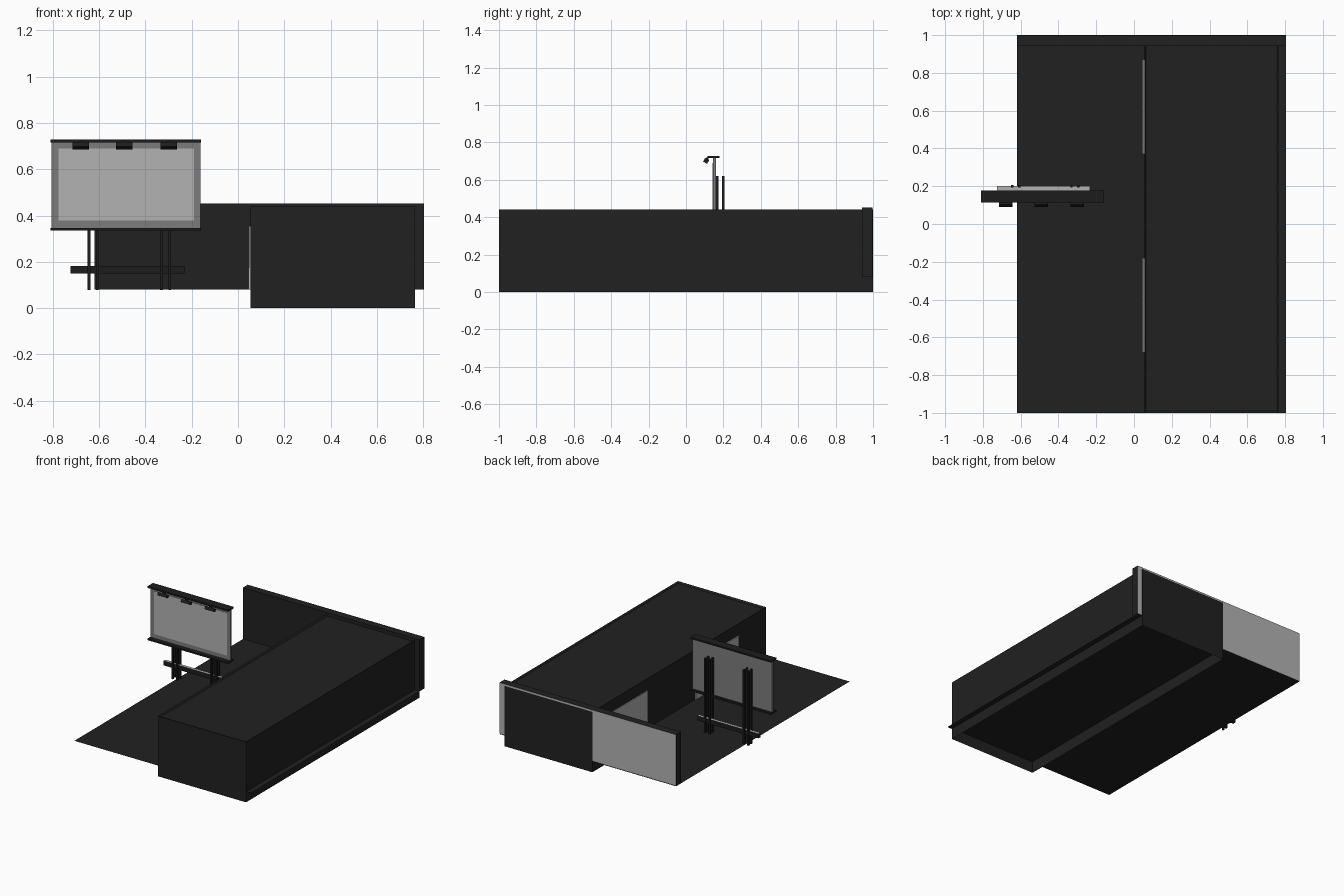
import bpy, bmesh, math

if "Cube" in bpy.data.objects:
    bpy.data.objects.remove(bpy.data.objects["Cube"])


def material(name, value):
    m = bpy.data.materials.new(name)
    m.diffuse_color = (value, value, value, 1)
    m.use_nodes = True
    m.node_tree.nodes["Principled BSDF"].inputs["Base Color"].default_value = m.diffuse_color
    return m


BLACK = material("black", 0.012)
DARK = material("dark_grey", 0.015)
MID = material("mid_grey", 0.2)
LIGHT = material("light_grey", 0.45)


def box(name, x, y, z, mat, tilt=(0, 0, 0)):
    """Box from (min, max) ranges, optionally rotated about its centre."""
    bm = bmesh.new()
    bmesh.ops.create_cube(bm, size=1)
    bmesh.ops.scale(bm, vec=(x[1] - x[0], y[1] - y[0], z[1] - z[0]), verts=bm.verts)
    me = bpy.data.meshes.new(name)
    bm.to_mesh(me)
    bm.free()
    me.materials.append(mat)
    ob = bpy.data.objects.new(name, me)
    ob.location = (sum(x) / 2, sum(y) / 2, sum(z) / 2)
    ob.rotation_euler = tilt
    bpy.context.collection.objects.link(ob)
    return ob


# Building: long block with a roof parapet and a hollow skirt underneath
building = box("building", (0.055, 0.765), (-1, 1), (0, 0.44), DARK)
bm = bmesh.new()
bm.from_mesh(building.data)
for sign, depth in ((1, 0.012), (-1, 0.09)):
    bm.normal_update()
    face = next(f for f in bm.faces if f.normal.z * sign > 0.9)
    bmesh.ops.inset_region(bm, faces=[face], thickness=0.013)
    bmesh.ops.translate(bm, verts=face.verts, vec=(0, 0, -sign * depth))
bm.to_mesh(building.data)
bm.free()

# Thin floor sheet running under the whole site
bm = bmesh.new()
bmesh.ops.create_grid(bm, x_segments=1, y_segments=1, size=1)
bmesh.ops.scale(bm, vec=(0.7125, 1, 1), verts=bm.verts)
me = bpy.data.meshes.new("floor")
bm.to_mesh(me)
bm.free()
me.materials.append(DARK)
floor = bpy.data.objects.new("floor", me)
floor.location = (0.0925, 0, 0.078)
bpy.context.collection.objects.link(floor)

# Back wall: dark towards the yard, pale on its rear and underside
wall = box("back_wall", (-0.62, 0.805), (0.942, 0.998), (0.08, 0.453), DARK)
wall.data.materials.append(LIGHT)
for p in wall.data.polygons:
    if p.normal.y > 0.5 or p.normal.z < -0.5:
        p.material_index = 1

# Two pale door panels on the yard side of the building
for i, y0 in enumerate((-0.68, 0.37)):
    box(f"door_panel_{i}", (0.047, 0.055), (y0, y0 + 0.5), (0.08, 0.355), LIGHT,
        (0, 0.012, 0))

# Billboard: frame, raised display face, top and bottom ledges
box("billboard_frame", (-0.807, -0.163), (0.145, 0.16), (0.34, 0.72), MID)
box("billboard_face", (-0.777, -0.19), (0.142, 0.15), (0.378, 0.69), LIGHT)
for name, z in (("top_ledge", 0.716), ("bottom_ledge", 0.335)):
    box(name, (-0.81, -0.16), (0.115, 0.178), (z, z + 0.012), BLACK)

# Tilted lamps under the top ledge
for i, x in enumerate((-0.68, -0.492, -0.3)):
    box(f"lamp_{i}", (x - 0.036, x + 0.036), (0.095, 0.12), (0.69, 0.712), BLACK,
        (math.radians(-30), 0, 0))
    box(f"lamp_arm_{i}", (x - 0.01, x + 0.01), (0.108, 0.12), (0.705, 0.72), BLACK)

# Two clusters of four posts carrying the billboard
for c, x in enumerate((-0.626, -0.313)):
    for i, dx in enumerate((-0.018, 0.018)):
        for j, y in enumerate((0.168, 0.199)):
            box(f"post_{c}_{i}_{j}", (x + dx - 0.006, x + dx + 0.006),
                (y - 0.007, y + 0.007), (0.078, 0.62), BLACK)

# Cross plank tying the posts together
plank = box("cross_plank", (-0.725, -0.232), (0.178, 0.2), (0.15, 0.183), BLACK)
plank.data.materials.append(LIGHT)
for p in plank.data.polygons:
    if p.normal.z > 0.5:
        p.material_index = 1
